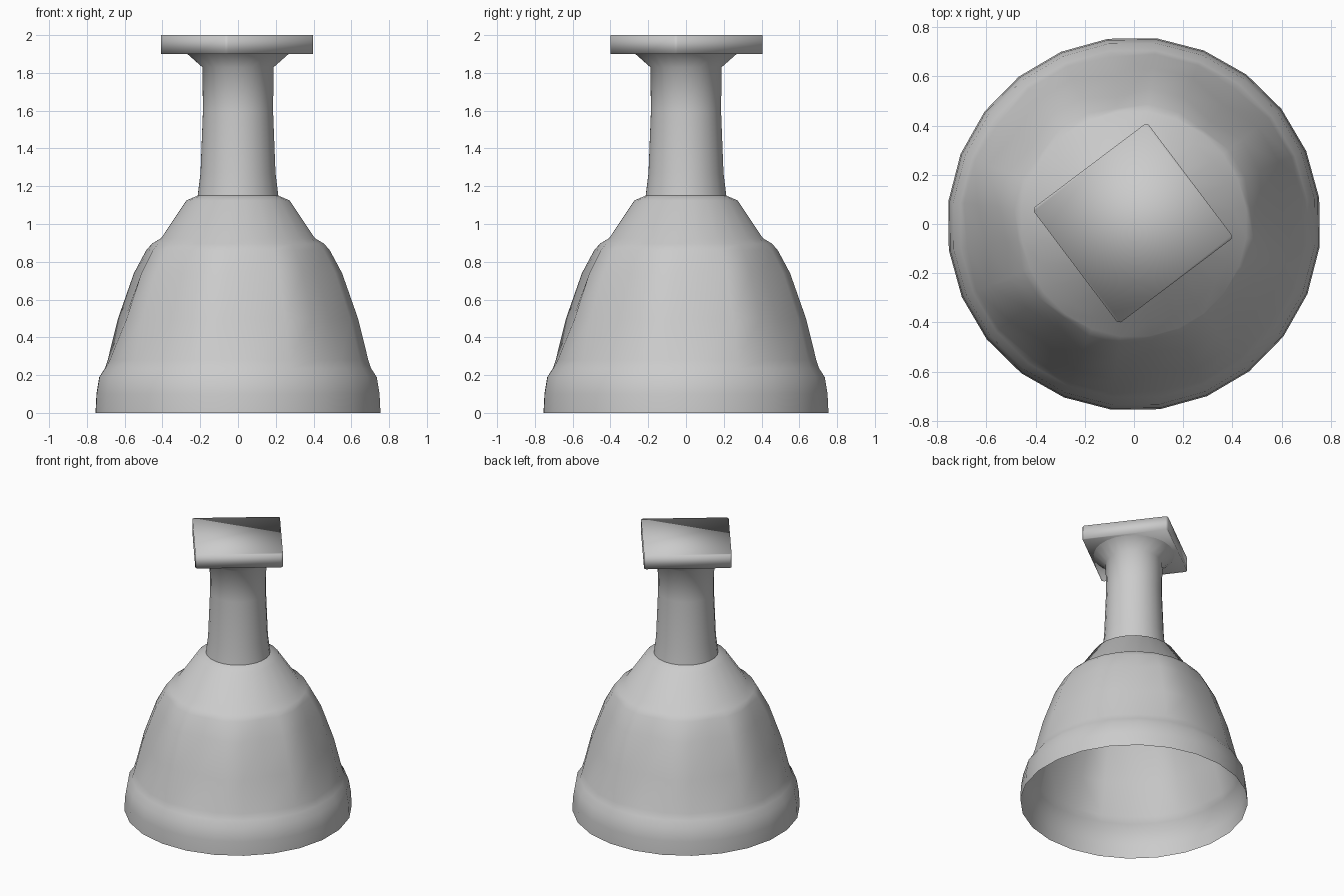
import bpy
import bmesh
from math import radians, cos, sin, pi

if "Cube" in bpy.data.objects:
    bpy.data.objects.remove(bpy.data.objects["Cube"], do_unlink=True)

grey = bpy.data.materials.new("plain grey")
grey.use_nodes = True
GREY = (0.6, 0.6, 0.6, 1)
grey.diffuse_color = GREY
grey.node_tree.nodes["Principled BSDF"].inputs["Base Color"].default_value = GREY


def finish(name, bm):
    """Turn a bmesh into a smooth grey object."""
    bmesh.ops.recalc_face_normals(bm, faces=bm.faces)
    mesh = bpy.data.meshes.new(name)
    bm.to_mesh(mesh)
    bm.free()
    mesh.materials.append(grey)
    for p in mesh.polygons:
        p.use_smooth = True
    obj = bpy.data.objects.new(name, mesh)
    bpy.context.collection.objects.link(obj)
    return obj


def lathe(name, profile, sides=24, phase=0.0):
    """Open surface of revolution; each point is radius, height, flute depth."""
    bm = bmesh.new()
    rings = []
    for r, z, depth in profile:
        ring = []
        for i in range(sides):
            a = 2 * pi * i / sides + phase
            rad = r - (depth if i % 3 == 0 else 0)
            ring.append(bm.verts.new((rad * cos(a), rad * sin(a), z)))
        rings.append(ring)
    for low, high in zip(rings, rings[1:]):
        for i in range(sides):
            j = (i + 1) % sides
            bm.faces.new((low[i], low[j], high[j], high[i]))
    return finish(name, bm)


# Hollow bell: base band, eight shallow flutes, then the sloping shoulder
lathe("bell_body", [
    (0.76, 0, 0), (0.755, 0.1, 0), (0.74, 0.19, 0), (0.71, 0.235, 0),
    (0.695, 0.28, 0.01), (0.64, 0.5, 0.035), (0.555, 0.74, 0.035),
    (0.49, 0.86, 0.015), (0.46, 0.895, 0), (0.41, 0.925, 0),
    (0.275, 1.125, 0), (0.215, 1.15, 0)], phase=radians(8))

# Slender neck flaring out under the top plate
lathe("neck", [
    (0.215, 1.15, 0), (0.2, 1.27, 0), (0.187, 1.6, 0),
    (0.19, 1.83, 0), (0.27, 1.9, 0)], phase=radians(8))

# Square top plate, turned, with slightly softened corners
bm = bmesh.new()
bmesh.ops.create_cube(bm, size=1)
for v in bm.verts:
    v.co.x *= 0.585
    v.co.y *= 0.585
    v.co.z *= 0.1
uprights = [e for e in bm.edges if abs(e.verts[0].co.z - e.verts[1].co.z) > 0.05]
bmesh.ops.bevel(bm, geom=uprights, offset=0.012, segments=1, affect='EDGES')
plate = finish("top_plate", bm)
plate.location = (-0.005, 0.003, 1.95)
plate.rotation_euler.z = radians(37)
